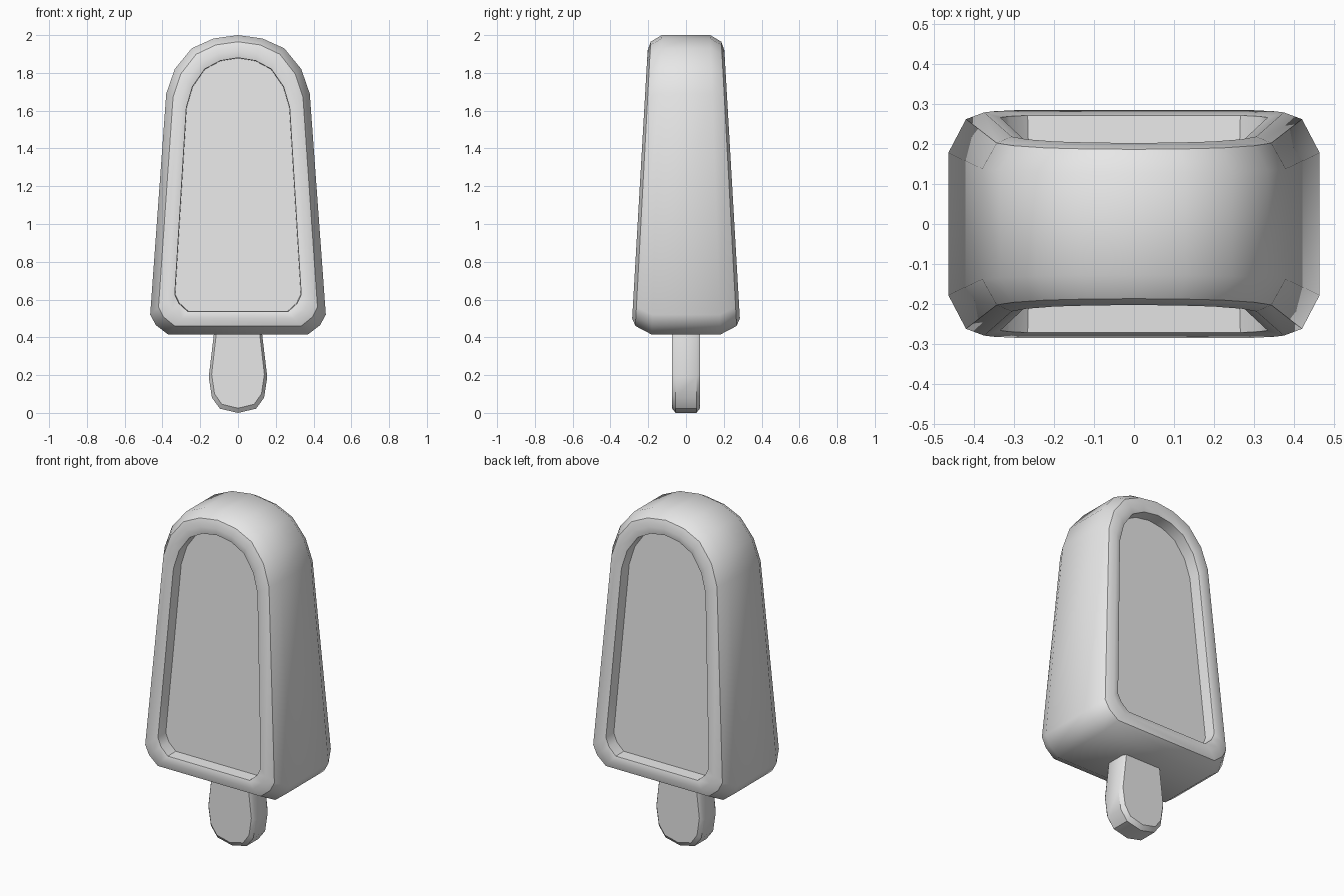
import bpy, bmesh, math

if "Cube" in bpy.data.objects:
    bpy.data.objects.remove(bpy.data.objects["Cube"], do_unlink=True)

grey = bpy.data.materials.new("light_grey")
grey.use_nodes = True
grey.diffuse_color = (0.8, 0.8, 0.8, 1)
grey.node_tree.nodes["Principled BSDF"].inputs["Base Color"].default_value = (0.8, 0.8, 0.8, 1)


def mirrored(half):
    """Close a half outline (bottom to top) across x = 0."""
    return half + [(-x, z) for x, z in reversed(half) if x > 0]


def fitted(outline, sx, low, high):
    """Scale an outline in x and fit its height between low and high."""
    z0 = min(z for x, z in outline)
    z1 = max(z for x, z in outline)
    return [(x * sx, low + (z - z0) / (z1 - z0) * (high - low)) for x, z in outline]


def loft(name, rings):
    """Skin front rings (outermost last) and their mirror image at the back."""
    bm = bmesh.new()
    back = [[(x, -y, z) for x, y, z in ring] for ring in reversed(rings)]
    loops = [[bm.verts.new(p) for p in ring] for ring in rings + back]
    n = len(loops[0])
    for a, b in zip(loops, loops[1:]):
        for i in range(n):
            j = (i + 1) % n
            bm.faces.new((a[i], a[j], b[j], b[i]))
    bm.faces.new(loops[0])
    bm.faces.new(loops[-1])
    bmesh.ops.recalc_face_normals(bm, faces=bm.faces)
    mesh = bpy.data.meshes.new(name)
    bm.to_mesh(mesh)
    bm.free()
    obj = bpy.data.objects.new(name, mesh)
    bpy.context.collection.objects.link(obj)
    mesh.materials.append(grey)
    bpy.ops.object.select_all(action="DESELECT")
    obj.select_set(True)
    bpy.context.view_layer.objects.active = obj
    bpy.ops.object.shade_smooth_by_angle(angle=math.radians(35))
    return obj


# Ice body: tapered arch with bevelled rim and a recessed panel front and back
arch = mirrored([(0.37, 0.415), (0.435, 0.465), (0.465, 0.52), (0.38, 1.69),
                 (0.335, 1.82), (0.245, 1.93), (0.13, 1.982), (0, 2.0)])
# x scale, bottom z, top z, depth at bottom, depth at top
steps = [(0.715, 0.54, 1.878, 0.202, 0.125),   # panel floor
         (0.72, 0.537, 1.88, 0.272, 0.195),    # rim inner edge
         (0.807, 0.50, 1.92, 0.285, 0.203),    # rim crest
         (0.905, 0.46, 1.965, 0.268, 0.187),   # bevel
         (1.0, 0.415, 2.0, 0.182, 0.128)]      # outer edge
body = []
for sx, low, high, deep, shallow in steps:
    body.append([(x, -(deep + (shallow - deep) * (z - low) / (high - low)), z)
                 for x, z in fitted(arch, sx, low, high)])
loft("ice_body", body)

# Stick: flat paddle with bevelled edges, its top hidden in the body
paddle = mirrored([(0, 0), (0.095, 0.022), (0.138, 0.08), (0.155, 0.19), (0.125, 0.44)])
stick = [[(x, -y, z) for x, z in fitted(paddle, sx, low, 0.44)]
         for sx, low, y in ((0.9, 0.025, 0.075), (1.0, 0.0, 0.055))]
loft("stick", stick)
